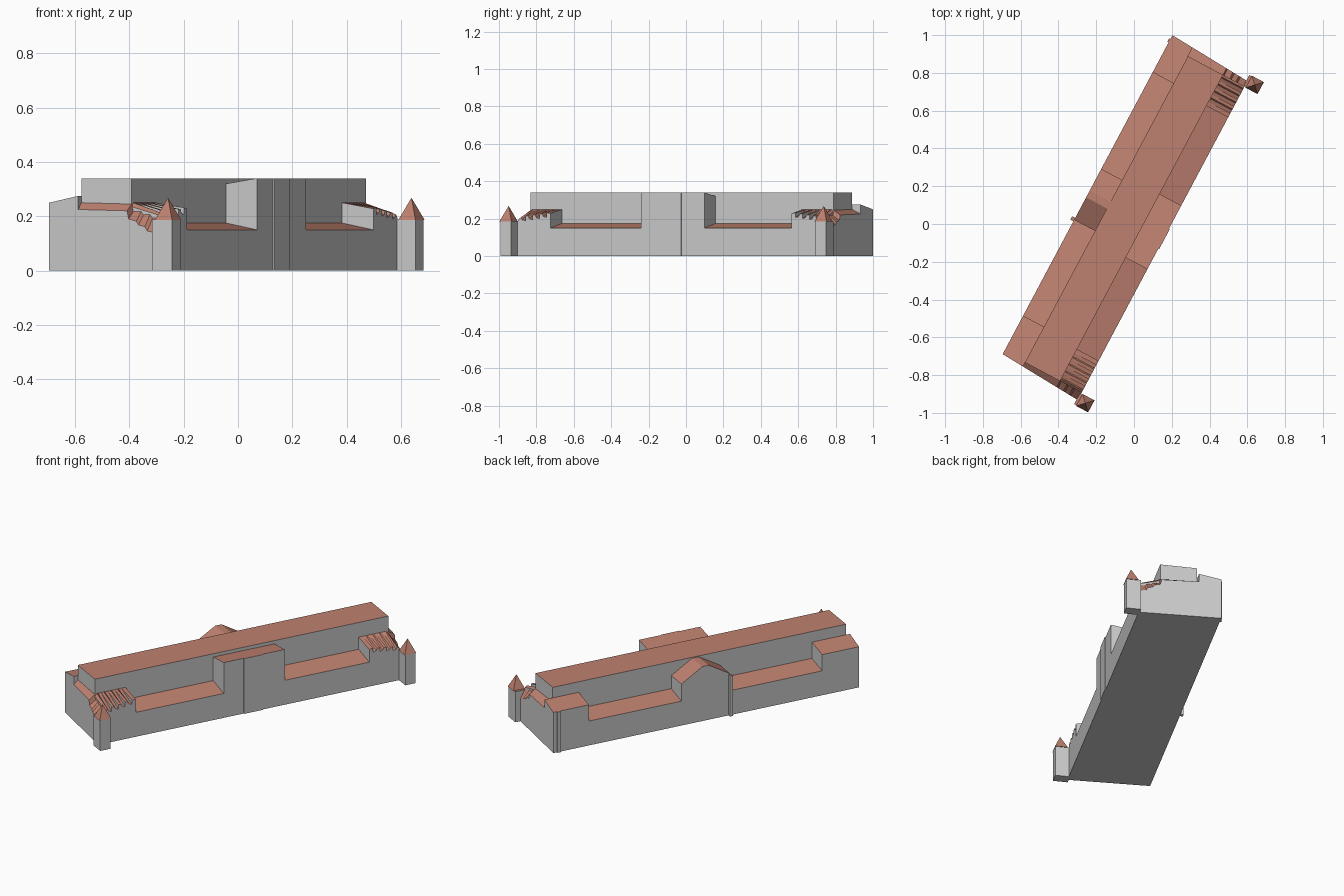
import bpy, bmesh
from mathutils import Vector

if "Cube" in bpy.data.objects:
    bpy.data.objects.remove(bpy.data.objects["Cube"])

U = Vector((0.47, 0.883, 0))      # along the building
V = Vector((0.883, -0.47, 0))     # across the building
Z = Vector((0, 0, 1))

red = bpy.data.materials.new("roof_red")
red.diffuse_color = (0.52, 0.22, 0.16, 1)
red.use_nodes = True
red.node_tree.nodes["Principled BSDF"].inputs["Base Color"].default_value = red.diffuse_color


def loft(name, a, b, cap_a=True, cap_b=True):
    """Join two matching outlines of local (u, v, z) points; upward faces become roof."""
    bm = bmesh.new()
    rings = [[bm.verts.new(p[0] * U + p[1] * V + p[2] * Z) for p in ring] for ring in (a, b)]
    n = len(a)
    for i in range(n):
        j = (i + 1) % n
        bm.faces.new((rings[0][i], rings[0][j], rings[1][j], rings[1][i]))
    if cap_a:
        bm.faces.new(rings[0])
    if cap_b:
        bm.faces.new(rings[1])
    bmesh.ops.remove_doubles(bm, verts=bm.verts, dist=1e-5)
    bmesh.ops.recalc_face_normals(bm, faces=bm.faces)
    for f in bm.faces:
        if abs(f.normal.z) > 0.2 and f.calc_center_median().z > 0.05:
            f.material_index = 1
    me = bpy.data.meshes.new(name)
    bm.to_mesh(me)
    bm.free()
    me.materials.append(None)
    me.materials.append(red)
    ob = bpy.data.objects.new(name, me)
    bpy.context.collection.objects.link(ob)
    return ob


def rect(u0, u1, v0, v1, z):
    return [(u0, v0, z), (u1, v0, z), (u1, v1, z), (u0, v1, z)]


def box(name, u0, u1, v0, v1, z0, z1, bottom=True):
    return loft(name, rect(u0, u1, v0, v1, z0), rect(u0, u1, v0, v1, z1), cap_a=bottom)


def end(side, v):
    """Slightly skewed end wall position."""
    return (-0.952 if side < 0 else 0.96) - 0.06 * v


VL, VI, VJ, VR = -0.29, -0.165, 0.045, 0.175
HALL = 0.918

# Tall central hall and floor
box("central_hall", -HALL, HALL, VI, VJ, 0.15, 0.34, bottom=False)
box("floor", -HALL, HALL, VI, VJ, 0, 0.002)

# Left range: end pavilions, low roofs and gabled middle
left = [(None, 0.25, 0.275), (-0.704, 0.25, 0.275), (-0.704, 0.15, 0.175),
        (-0.129, 0.15, 0.175), (-0.129, 0.255, 0.255), (0.005, 0.335, 0.335),
        (0.045, 0.335, 0.335), (0.176, 0.255, 0.255), (0.176, 0.15, 0.175),
        (0.755, 0.15, 0.175), (0.755, 0.25, 0.275), (None, 0.25, 0.275)]


def left_ring(v, k):
    ring = [(end(-1, v), v, 0)]
    for i, p in enumerate(left):
        u = p[0] if p[0] is not None else end(-1 if i == 0 else 1, v)
        ring.append((u, v, p[k]))
    return ring + [(end(1, v), v, 0)]


loft("left_range", left_ring(VL, 1), left_ring(VI, 2))

# Right range: crenellated corners, low roofs and tall middle block
def crenels(u0, u1):
    pts = [(u0, 0.228, 0.25)]
    step = (u1 - u0) / 4.5
    for k in range(4):
        u, top = u0 + step * (k + 0.6), 0.232 - 0.006 * k
        pts += [(u, top, 0.25), (u, top - 0.026, 0.25),
                (u + step * 0.45, top - 0.02, 0.25), (u + step * 0.6, top - 0.006, 0.25)]
    return pts + [(u1, 0.2, 0.235)]


right = crenels(-0.727, -HALL)[::-1] + [
    (-0.727, 0.15, 0.175), (-0.178, 0.15, 0.175), (-0.178, 0.34, 0.32),
    (0.204, 0.34, 0.32), (0.204, 0.15, 0.175), (0.732, 0.15, 0.175)] + crenels(0.732, HALL)


def right_ring(v, k):
    return [(-HALL, v, 0)] + [(p[0], v, p[k]) for p in right] + [(HALL, v, 0)]


loft("right_range", right_ring(VR, 1), right_ring(VJ, 2), cap_b=False)
box("middle_bay_panel", -0.054, 0.066, VR, VR + 0.005, 0, 0.34)

# Stepped end roofs and corner turrets
steps = [(VI, 0.225), (VJ, 0.22), (0.052, 0.19), (0.085, 0.182), (0.095, 0.168),
         (0.122, 0.162), (0.132, 0.146), (0.165, 0.14), (VR, 0.14)]
for side, word in ((-1, "front"), (1, "back")):
    outline = [(VI, 0)] + steps + [(VR, 0)]
    outer = [(end(side, v), v, z) for v, z in outline]
    inner = [(side * HALL, v, z + (0.025 + 0.25 * max(0, v - VJ) if z else 0)) for v, z in outline]
    loft(word + "_end_roof", outer, inner, cap_b=False)

    u = -0.958 if side < 0 else 0.95
    v = 0.21
    box(word + "_turret", u - 0.032, u + 0.032, v - 0.042, v + 0.042, 0, 0.188)
    v = 0.218
    loft(word + "_spire", rect(u - 0.036, u + 0.036, v - 0.036, v + 0.036, 0.186),
         [(u, v, 0.268)] * 4, cap_b=False)

# Small pilasters on the left wall
box("middle_pilaster", -0.138, -0.118, VL - 0.018, VL, 0, 0.25)
box("corner_pilaster", 0.935, 0.955, VL - 0.008, VL, 0, 0.25)
